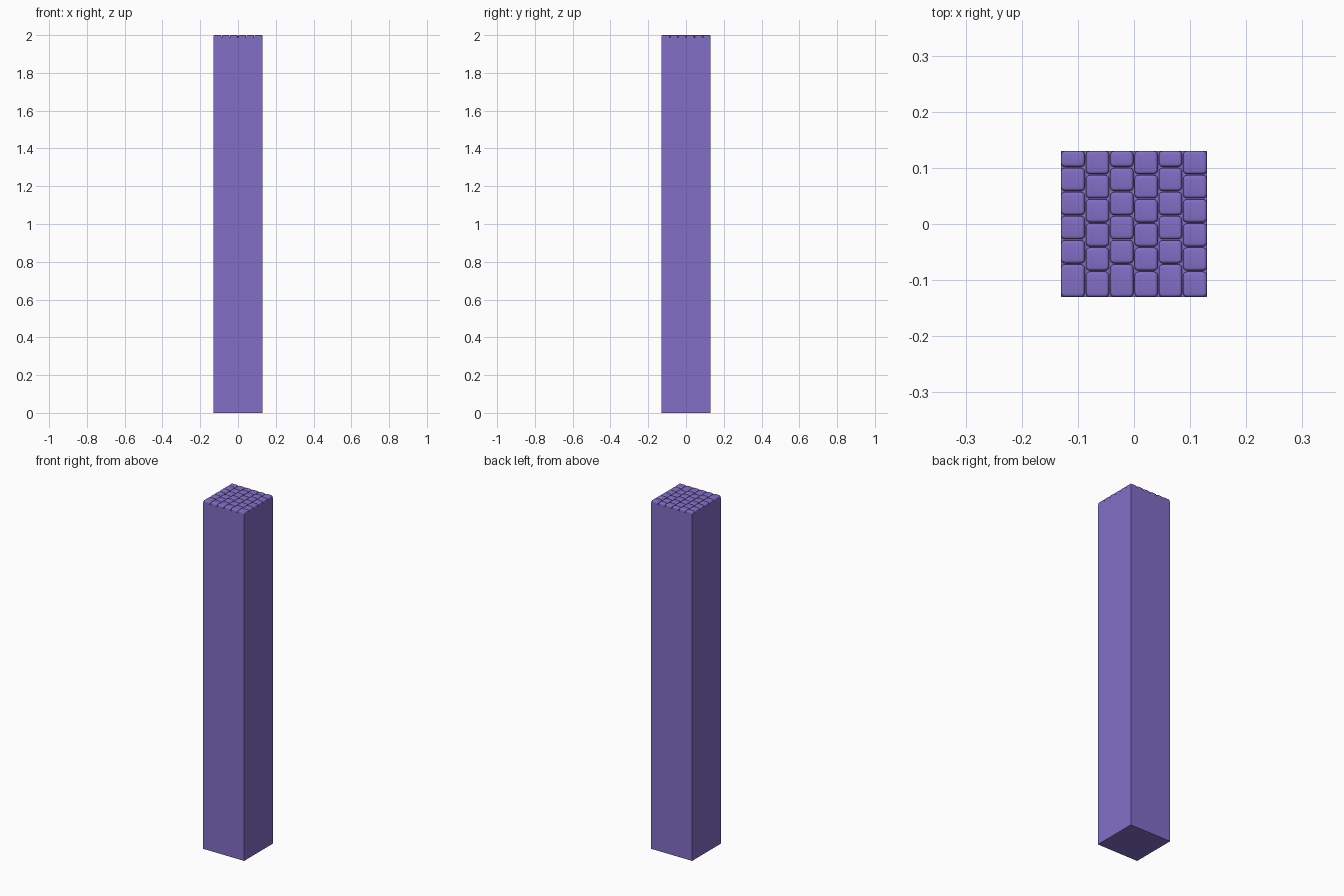
import bpy, bmesh

if "Cube" in bpy.data.objects:
    bpy.data.objects.remove(bpy.data.objects["Cube"])

HALF = 0.13          # half width of the pillar
TOP = 2.0
BASE_TOP = 1.988     # bottom of the joints between the stones
GAP = 0.001

mat = bpy.data.materials.new("purple_stone")
mat.diffuse_color = (0.223, 0.156, 0.565, 1)
mat.use_nodes = True
mat.node_tree.nodes["Principled BSDF"].inputs["Base Color"].default_value = mat.diffuse_color


def add_box(bm, x0, x1, y0, y1, z0, z1):
    for v in bmesh.ops.create_cube(bm, size=1)["verts"]:
        v.co.x = x1 if v.co.x > 0 else x0
        v.co.y = y1 if v.co.y > 0 else y0
        v.co.z = z1 if v.co.z > 0 else z0


def make_object(name, bm):
    mesh = bpy.data.meshes.new(name)
    bm.to_mesh(mesh)
    bm.free()
    mesh.materials.append(mat)
    obj = bpy.data.objects.new(name, mesh)
    bpy.context.collection.objects.link(obj)
    return obj


def round_edges(bm, edges, radius):
    bmesh.ops.bevel(bm, geom=edges, offset=radius, segments=3,
                    profile=0.5, affect="EDGES", clamp_overlap=True)


# Plain square shaft
bm = bmesh.new()
add_box(bm, -HALF, HALF, -HALF, HALF, 0, BASE_TOP)
make_object("pillar_shaft", bm)

# Paving stones on top: six columns, alternating row offsets
cuts = ([-0.13, -0.071, -0.028, 0.015, 0.058, 0.101, 0.13],
        [-0.13, -0.084, -0.041, 0.002, 0.045, 0.088, 0.13])
step = 2 * HALF / 6
bm = bmesh.new()
for col in range(6):
    x0 = -HALF + col * step
    rows = cuts[col % 2]
    for y0, y1 in zip(rows, rows[1:]):
        stone = bmesh.new()
        add_box(stone, x0 + (GAP if col > 0 else 0), x0 + step - (GAP if col < 5 else 0),
                y0 + (GAP if y0 > -HALF else 0), y1 - (GAP if y1 < HALF else 0),
                BASE_TOP - 0.001, TOP)
        # round the upright corners, then the rim of the upper face
        round_edges(stone, [e for e in stone.edges
                            if abs(e.verts[0].co.z - e.verts[1].co.z) > 0.005], 0.007)
        round_edges(stone, [e for e in stone.edges
                            if min(v.co.z for v in e.verts) > TOP - 0.001], 0.005)
        temp = bpy.data.meshes.new("stone_part")
        stone.to_mesh(temp)
        stone.free()
        bm.from_mesh(temp)
        bpy.data.meshes.remove(temp)
stones = make_object("top_paving_stones", bm)

# Smooth shading on the rounded stones
bpy.context.view_layer.objects.active = stones
stones.select_set(True)
bpy.ops.object.shade_smooth_by_angle(angle=0.8)
